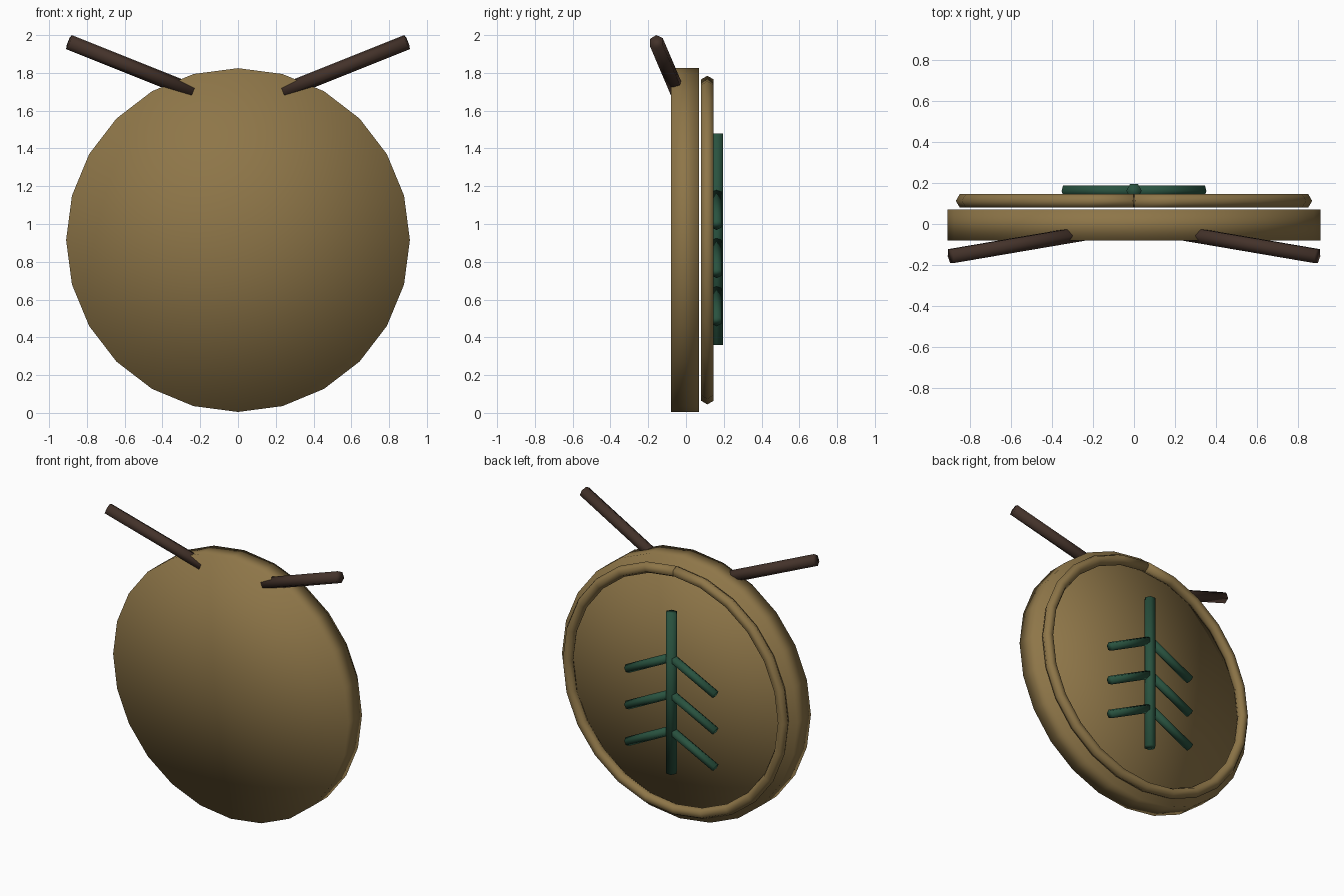
import bpy, bmesh
from math import sin, cos, pi
from mathutils import Vector

if "Cube" in bpy.data.objects:
    bpy.data.objects.remove(bpy.data.objects["Cube"])

CZ = 0.915          # height of the disc centre


def material(name, rgb):
    m = bpy.data.materials.new(name)
    m.diffuse_color = (*rgb, 1)
    m.use_nodes = True
    m.node_tree.nodes["Principled BSDF"].inputs["Base Color"].default_value = m.diffuse_color
    return m


TAN = material("tan_wood", (0.27, 0.18, 0.065))
GREEN = material("green_paint", (0.022, 0.085, 0.05))
BROWN = material("dark_bark", (0.057, 0.032, 0.023))


def finish(name, bm, mat):
    bmesh.ops.recalc_face_normals(bm, faces=bm.faces)
    for f in bm.faces:
        f.smooth = True
    me = bpy.data.meshes.new(name)
    bm.to_mesh(me)
    bm.free()
    me.materials.append(mat)
    ob = bpy.data.objects.new(name, me)
    bpy.context.collection.objects.link(ob)
    return ob


def tube(name, path, radius, mat, sides=6):
    """Capped tube swept along a path, with a flat facing the y axis."""
    pts = [Vector(p) for p in path]
    bm = bmesh.new()
    rings = []
    for i, p in enumerate(pts):
        d = (pts[min(i + 1, len(pts) - 1)] - pts[max(i - 1, 0)]).normalized()
        u = d.cross(Vector((0, 1, 0))).normalized()
        v = u.cross(d)
        rings.append([bm.verts.new(p + radius * (cos(a) * u + sin(a) * v))
                      for a in (2 * pi * k / sides for k in range(sides))])
    for r, s in zip(rings, rings[1:]):
        for k in range(sides):
            n = (k + 1) % sides
            bm.faces.new((r[k], r[n], s[n], s[k]))
    bm.faces.new(rings[0])
    bm.faces.new(rings[-1])
    return finish(name, bm, mat)


# Round body, 24 sides, with fan caps
bm = bmesh.new()
front, back = [[bm.verts.new((0.91 * sin(2 * pi * k / 24), y, CZ + 0.91 * cos(2 * pi * k / 24)))
                for k in range(24)] for y in (-0.08, 0.07)]
mid_f, mid_b = bm.verts.new((0, -0.08, CZ)), bm.verts.new((0, 0.07, CZ))
for k in range(24):
    n = (k + 1) % 24
    bm.faces.new((front[k], front[n], back[n], back[k]))
    bm.faces.new((mid_f, front[k], front[n]))
    bm.faces.new((mid_b, back[k], back[n]))
finish("round_body", bm, TAN)

# Raised rim on the back, seam at the top
tube("back_rim", [(0.832 * sin(2 * pi * k / 24), 0.113, CZ + 0.832 * cos(2 * pi * k / 24))
                  for k in range(25)], 0.038, TAN)

# Tree emblem on the back
tube("tree_trunk", [(0, 0.162, 0.36), (0, 0.162, 1.48)], 0.038, GREEN)
for side, label in ((-1, "left"), (1, "right")):
    for i in range(3):
        z = 1.165 - 0.255 * i
        tube(f"tree_branch_{label}_{i + 1}",
             [(0, 0.162, z), (side * 0.34, 0.162, z - 0.17)], 0.03, GREEN)

    # Twig leaning out of the top
    tube(f"twig_{label}", [(side * 0.895, -0.157, 1.963), (side * 0.15, -0.03, 1.665)],
         0.04, BROWN)
